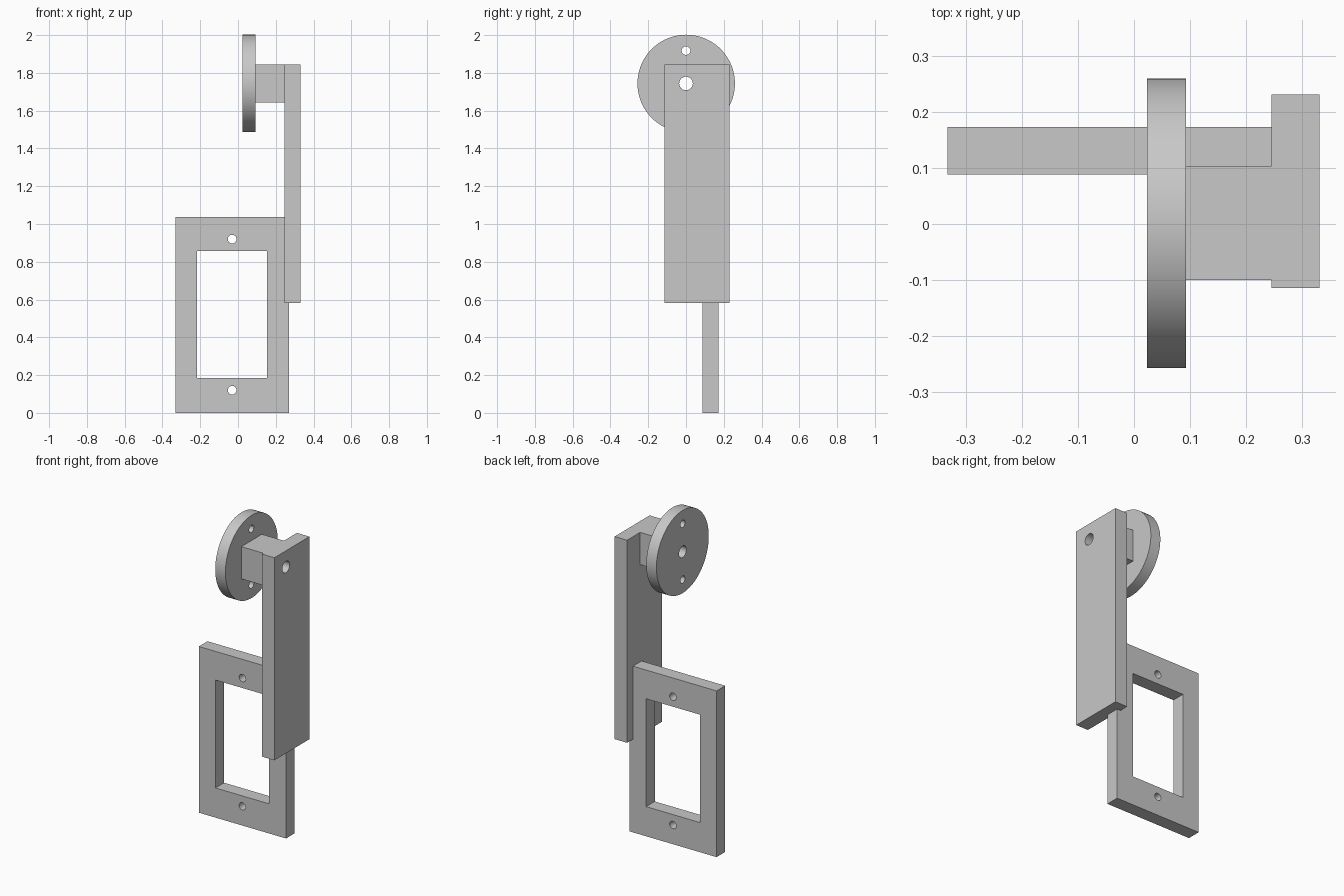
import bpy
import math
from mathutils import Vector

default = bpy.data.objects.get("Cube")
if default:
    bpy.data.objects.remove(default)

GREY = (0.58, 0.58, 0.58, 1.0)
metal = bpy.data.materials.new("light_grey")
metal.use_nodes = True
metal.diffuse_color = GREY
metal.node_tree.nodes["Principled BSDF"].inputs["Base Color"].default_value = GREY


def finish(name):
    obj = bpy.context.object
    obj.name = obj.data.name = name
    bpy.ops.object.transform_apply(location=False, rotation=True, scale=True)
    obj.data.materials.append(metal)
    return obj


def box(name, low, high):
    """Box spanning two opposite corners."""
    low, high = Vector(low), Vector(high)
    bpy.ops.mesh.primitive_cube_add(size=1, location=(low + high) / 2)
    bpy.context.object.scale = high - low
    return finish(name)


def cylinder(name, center, radius, depth, axis, sides=64):
    """Cylinder lying along the x or y axis."""
    quarter = math.pi / 2
    turn = (0, quarter, 0) if axis == "x" else (quarter, 0, 0)
    bpy.ops.mesh.primitive_cylinder_add(vertices=sides, radius=radius, depth=depth,
                                        location=center, rotation=turn)
    return finish(name)


def cut(obj, cutters):
    """Subtract the cutters, remove them and shade the round walls smooth."""
    for cutter in cutters:
        cutter.hide_render = True
        mod = obj.modifiers.new("cut", "BOOLEAN")
        mod.operation = "DIFFERENCE"
        mod.solver = "EXACT"
        mod.object = cutter
    bpy.ops.object.select_all(action="DESELECT")
    obj.select_set(True)
    bpy.context.view_layer.objects.active = obj
    for mod in list(obj.modifiers):
        bpy.ops.object.modifier_apply(modifier=mod.name)
    for cutter in cutters:
        bpy.data.objects.remove(cutter)
    bpy.ops.object.shade_smooth_by_angle(angle=math.radians(30))


AXLE_Z = 1.744
BORE, SCREW = 0.036, 0.023


def bore():
    return cylinder("bore_cutter", (0.2, 0, AXLE_Z), BORE, 1, "x", 32)


# Rectangular frame with a window and two screw holes
frame = box("window_frame", (-0.332, 0.088, 0), (0.27, 0.173, 1.037))
window = box("window_cutter", (-0.217, 0, 0.185), (0.154, 0.3, 0.858))
screws = [cylinder("screw_cutter", (-0.031, 0.13, z), SCREW, 0.5, "y", 32)
          for z in (0.12, 0.92)]
cut(frame, [window] + screws)

# Upright arm and the spacer block at its top
arm = box("upright_arm", (0.245, -0.114, 0.581), (0.331, 0.231, 1.845))
cut(arm, [bore()])
spacer = box("spacer_block", (0.093, -0.1, 1.644), (0.245, 0.103, 1.845))
cut(spacer, [bore()])

# Round disc with a central bore and two screw holes
disc = cylinder("round_disc", (0.058, 0.001, AXLE_Z), 0.258, 0.07, "x", 96)
disc_screws = [cylinder("screw_cutter", (0.058, 0, AXLE_Z + dz), SCREW, 0.5, "x", 32)
               for dz in (-0.174, 0.174)]
cut(disc, [bore()] + disc_screws)
